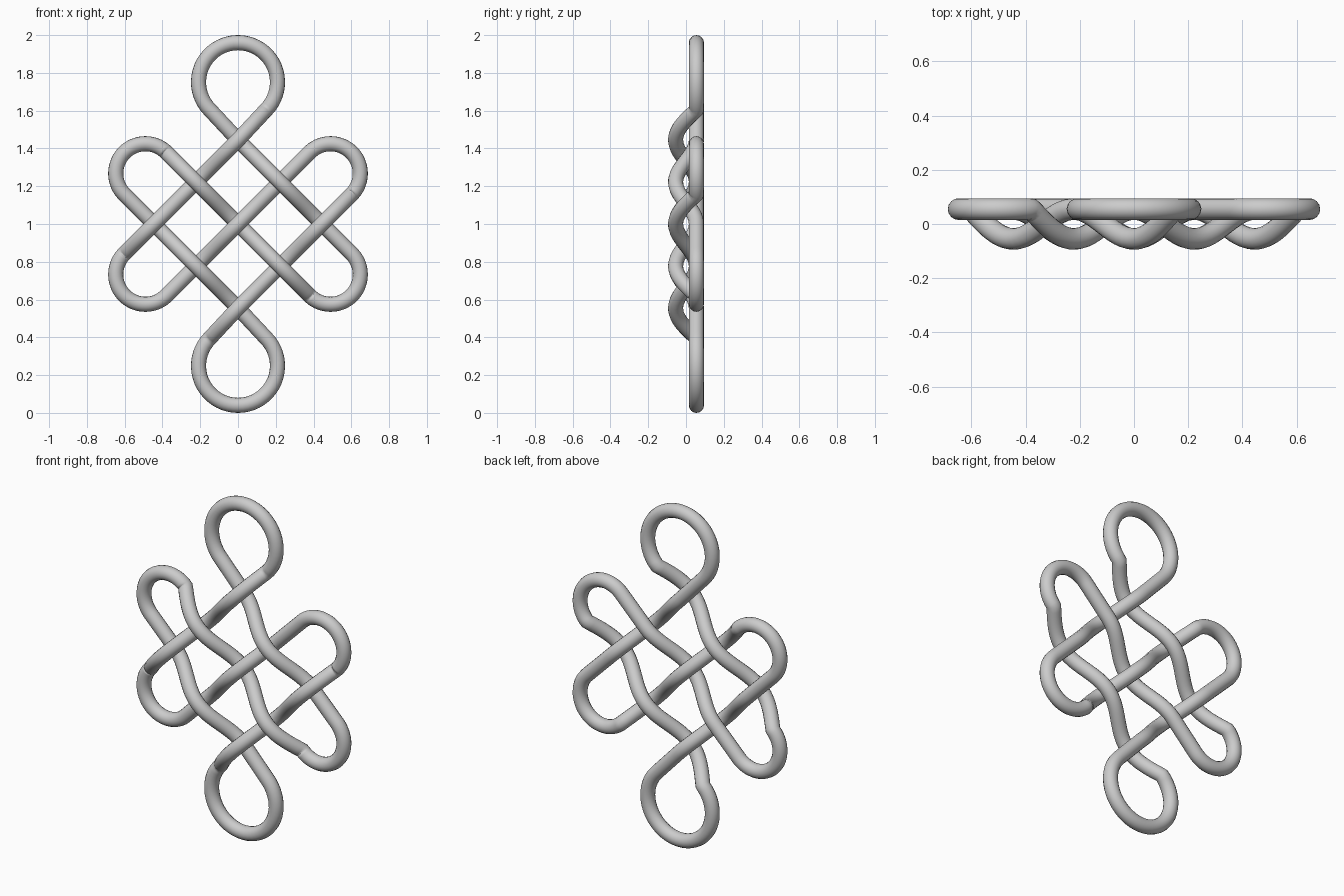
import bpy
from math import sin, cos, pi, radians

if "Cube" in bpy.data.objects:
    bpy.data.objects.remove(bpy.data.objects["Cube"])

R_TUBE = 0.04      # cord radius
DEPTH = 0.055      # cord centre in front of / behind the middle plane
S = 0.445          # spacing of the diagonal lattice
CAP_R = S / (2 * 2 ** 0.5)
LOOP_R = 0.209
LOOP_Z = 1 - R_TUBE - LOOP_R
CAP_X, CAP_Z = 0.49, 0.49 - S / 2

# Each leg: straight diagonal (slope, z at x=0, first crossing x, x step, first crossing in front?)
# followed by the turn (centre x, centre z, radius, start angle, sweep)
LEGS = [
    ((1, 1 + S, -S, 1, True), (0, 1 + LOOP_Z, LOOP_R, -45, 270)),
    ((-1, 1 + S, 0, 1, False), (CAP_X, 1 - CAP_Z, CAP_R, 45, -180)),
    ((-1, 1, S / 2, -1, True), (-CAP_X, 1 + CAP_Z, CAP_R, 45, 180)),
    ((-1, 1 - S, -S, 1, False), (0, 1 - LOOP_Z, LOOP_R, 45, -270)),
    ((1, 1 - S, 0, 1, True), (CAP_X, 1 + CAP_Z, CAP_R, -45, 180)),
    ((1, 1, S / 2, -1, False), (-CAP_X, 1 - CAP_Z, CAP_R, -45, -180)),
]


def turn_point(turn, t):
    cx, cz, r, start, sweep = turn
    a = radians(start + sweep * t)
    return (cx + r * cos(a), DEPTH, cz + r * sin(a))


def smooth(t):
    return (1 - cos(pi * t)) / 2


def ease_out(t):
    return sin(pi / 2 * t)


def ease_in(t):
    return 1 - cos(pi / 2 * t)


# Trace the woven centre line: straight legs alternate over and under, turns stay at the back
path = []
STEPS = 12
for i, (leg, turn) in enumerate(LEGS):
    slope, z0, x0, step, front = leg
    knots = [turn_point(LEGS[i - 1][1], 1)]
    for k in range(3):
        x = x0 + step * k * S / 2
        over = front == (k % 2 == 0)
        knots.append((x, -DEPTH if over else DEPTH, z0 + slope * x))
    knots.append(turn_point(turn, 0))
    eases = [ease_out, smooth, smooth, ease_in]
    for a, b, ease in zip(knots, knots[1:], eases):
        for n in range(STEPS):
            t = n / STEPS
            path.append((a[0] + (b[0] - a[0]) * t,
                         a[1] + (b[1] - a[1]) * ease(t),
                         a[2] + (b[2] - a[2]) * t))
    arc_steps = 40
    path += [turn_point(turn, n / arc_steps) for n in range(arc_steps)]

# Round cord swept along the closed path
curve = bpy.data.curves.new("knot_cord", "CURVE")
curve.dimensions = "3D"
curve.bevel_depth = R_TUBE
curve.bevel_resolution = 6
spline = curve.splines.new("POLY")
spline.points.add(len(path) - 1)
for p, co in zip(spline.points, path):
    p.co = (*co, 1)
spline.use_cyclic_u = True
spline.use_smooth = True
cord = bpy.data.objects.new("knot_cord", curve)
bpy.context.collection.objects.link(cord)

# Turn the sweep into a smooth shaded mesh
bpy.context.view_layer.objects.active = cord
cord.select_set(True)
bpy.ops.object.convert(target="MESH")
bpy.ops.object.shade_smooth()
